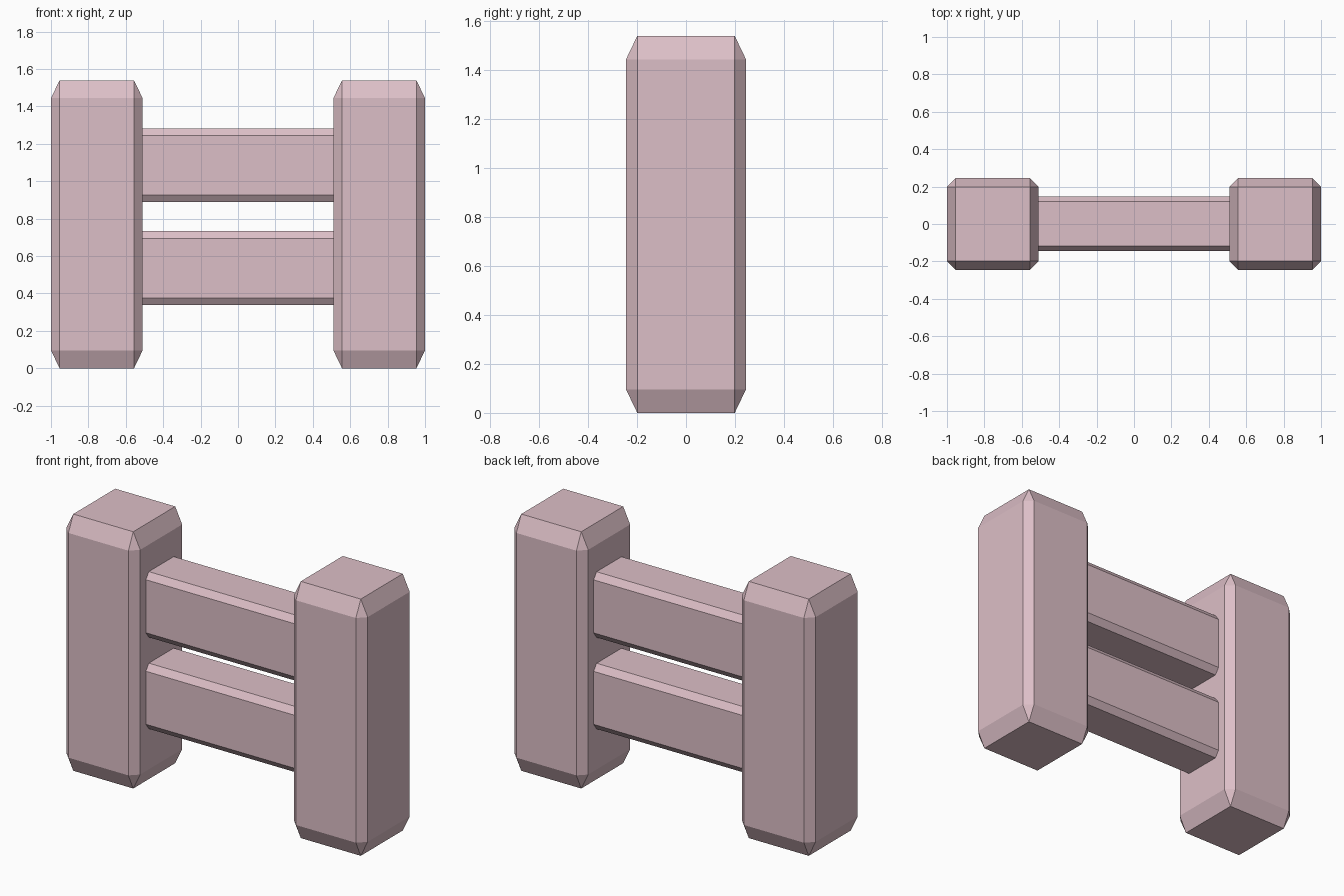
import bpy, bmesh
from mathutils import Matrix

if "Cube" in bpy.data.objects:
    bpy.data.objects.remove(bpy.data.objects["Cube"])

pink = bpy.data.materials.new("pale_pink")
pink.diffuse_color = (0.72, 0.52, 0.57, 1)
pink.use_nodes = True
pink.node_tree.nodes["Principled BSDF"].inputs["Base Color"].default_value = pink.diffuse_color


def chamfered_block(name, centre, size, chamfer):
    """Box whose edge chamfer has its own depth along each axis."""
    bm = bmesh.new()
    bmesh.ops.create_cube(bm, size=1)
    # Bevel by 1 in chamfer-sized units, then scale to real size
    bmesh.ops.scale(bm, vec=[s / c for s, c in zip(size, chamfer)], verts=bm.verts)
    bmesh.ops.bevel(bm, geom=bm.edges[:], offset=1, offset_type='OFFSET',
                    segments=1, affect='EDGES', profile=0.5)
    bmesh.ops.scale(bm, vec=chamfer, verts=bm.verts)
    bmesh.ops.recalc_face_normals(bm, faces=bm.faces)
    mesh = bpy.data.meshes.new(name)
    bm.to_mesh(mesh)
    bm.free()
    mesh.materials.append(pink)
    obj = bpy.data.objects.new(name, mesh)
    obj.matrix_world = Matrix.Translation(centre)
    bpy.context.collection.objects.link(obj)
    return obj


# Two upright posts
for side, x in (("left", -0.755), ("right", 0.755)):
    chamfered_block(side + "_post", (x, 0, 0.77),
                    (0.49, 0.49, 1.54), (0.046, 0.046, 0.096))

# Two rails, their ends sunk into the posts
for level, z in (("lower", 0.536), ("upper", 1.085)):
    chamfered_block(level + "_rail", (0, 0.001, z),
                    (1.3, 0.292, 0.394), (0.12, 0.028, 0.038))
